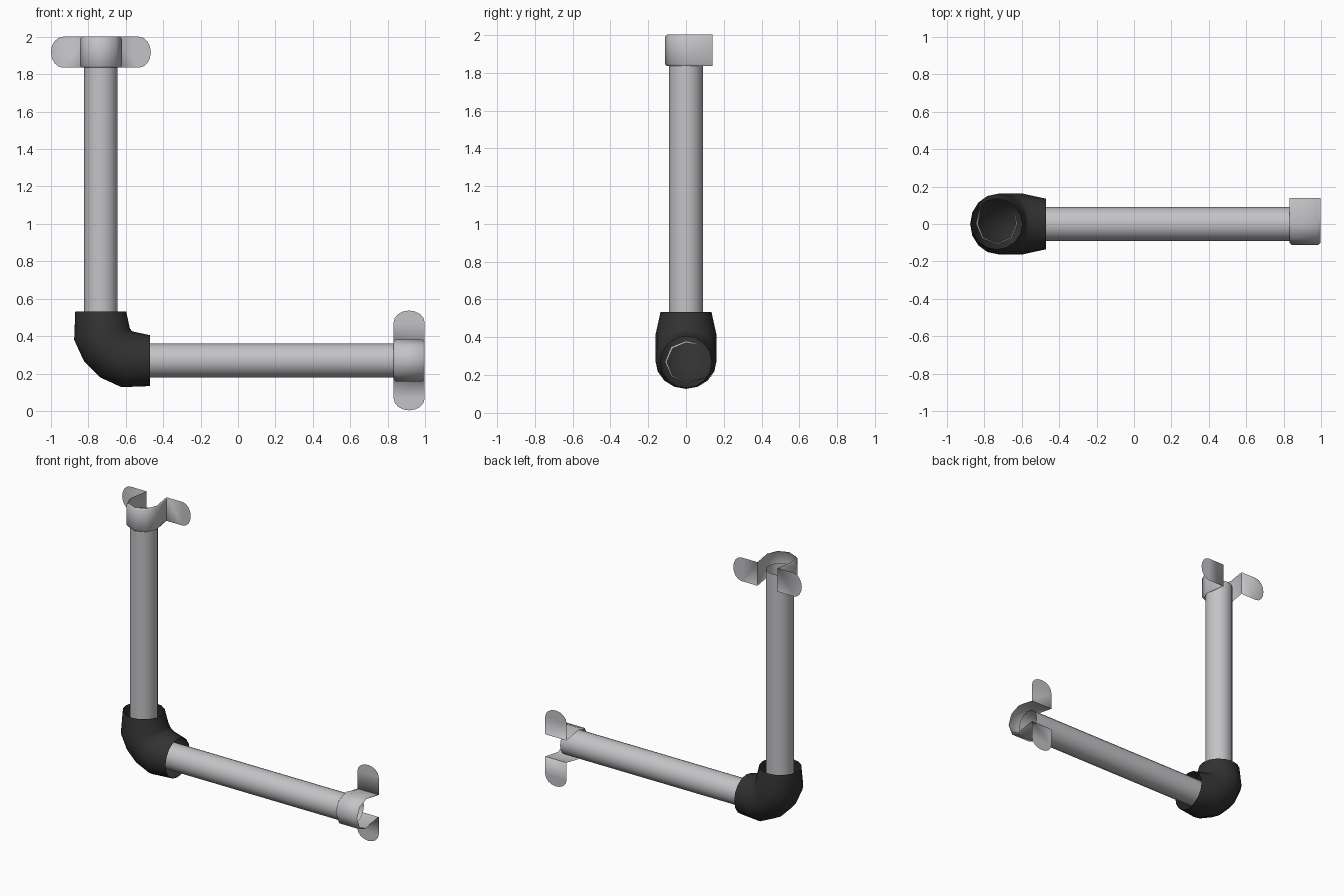
import bpy, bmesh, math
from mathutils import Vector

if "Cube" in bpy.data.objects:
    bpy.data.objects.remove(bpy.data.objects["Cube"])

X0, Z0 = -0.733, 0.27      # pipe centre lines
TOP = 1.913                # centre of each clip along its pipe (offset from -x side)


def material(name, c):
    m = bpy.data.materials.new(name)
    m.diffuse_color = (*c, 1)
    m.use_nodes = True
    m.node_tree.nodes["Principled BSDF"].inputs["Base Color"].default_value = m.diffuse_color
    return m


steel = material("light_grey_metal", (0.55, 0.55, 0.57))
rubber = material("black_rubber", (0.032, 0.032, 0.032))


def finish(name, bm, mat, angle):
    bmesh.ops.remove_doubles(bm, verts=bm.verts, dist=1e-5)
    bmesh.ops.recalc_face_normals(bm, faces=bm.faces)
    me = bpy.data.meshes.new(name)
    bm.to_mesh(me)
    bm.free()
    me.materials.append(mat)
    ob = bpy.data.objects.new(name, me)
    bpy.context.collection.objects.link(ob)
    bpy.ops.object.select_all(action='DESELECT')
    ob.select_set(True)
    bpy.context.view_layer.objects.active = ob
    bpy.ops.object.shade_smooth_by_angle(angle=math.radians(angle))
    return ob


def bridge(bm, rings, closed):
    rows = [[bm.verts.new(p) for p in r] for r in rings]
    for a, b in zip(rows, rows[1:]):
        n = len(a)
        for i in range(n if closed else n - 1):
            j = (i + 1) % n
            bm.faces.new((a[i], a[j], b[j], b[i]))


# local (across, depth, along) -> world, for the upright and the level arm
def upright(a, y, h):
    return Vector((X0 + a, y, Z0 + h))


def level(a, y, h):
    return Vector((X0 + h, y, Z0 + a))


def pipe(name, place):
    bm = bmesh.new()
    ang = [2 * math.pi * i / 20 for i in range(20)]
    bridge(bm, [[place(0.09 * math.cos(t), 0.09 * math.sin(t), h) for t in ang]
                for h in (0.19, 1.65)], True)
    finish(name, bm, steel, 40)


def clip(name, place):
    bm = bmesh.new()
    mid, hw, L = 1.648, 0.083, 0.267
    # curved cradle, edges slightly rolled in
    rings = []
    for h, s in ((-hw, 0.9), (-hw + 0.012, 1), (hw - 0.012, 1), (hw, 0.9)):
        ring = [(-0.078, 0.14)]
        for k in range(5):
            t = math.pi + k * math.pi / 4
            ring.append((0.112 * s * math.cos(t), 0.112 * s * math.sin(t)))
        ring.append((0.078, 0.14))
        rings.append([place(a, y, mid + h) for a, y in ring])
    bridge(bm, rings, False)
    # rounded flat tabs
    for side in (-1, 1):
        pts = [(0.078, -hw)]
        for k in range(9):
            t = -math.pi / 2 + k * math.pi / 8
            pts.append((L - 0.065 + 0.065 * math.cos(t), hw * math.sin(t)))
        pts.append((0.078, hw))
        bm.faces.new([bm.verts.new(place(side * a, 0.14, mid + h)) for a, h in pts])
    finish(name, bm, steel, 50)


def elbow():
    # each ring: outer point, inner point, half depth; mirrored over the diagonal
    half = [((-0.137, 0.263), (0.135, 0.263), 0.135),
            ((-0.143, 0.11), (0.155, 0.17), 0.162),
            ((-0.09, -0.005), (0.163, 0.16), 0.162)]
    full = half + [(o[::-1], i[::-1], d) for o, i, d in reversed(half)]
    bm = bmesh.new()
    rings = []
    for o, i, d in full:
        o, i = Vector(o), Vector(i)
        c, r = (o + i) / 2, (i - o) / 2
        ring = []
        for k in range(16):
            t = 2 * math.pi * k / 16
            p = c + r * math.cos(t)
            ring.append(Vector((X0 + p.x, d * math.sin(t), Z0 + p.y)))
        rings.append(ring)
    bridge(bm, rings, True)
    finish("elbow_joint", bm, rubber, 40)


elbow()
for tag, place in (("upright", upright), ("level", level)):
    pipe(tag + "_pipe", place)
    clip(tag + "_clip", place)
